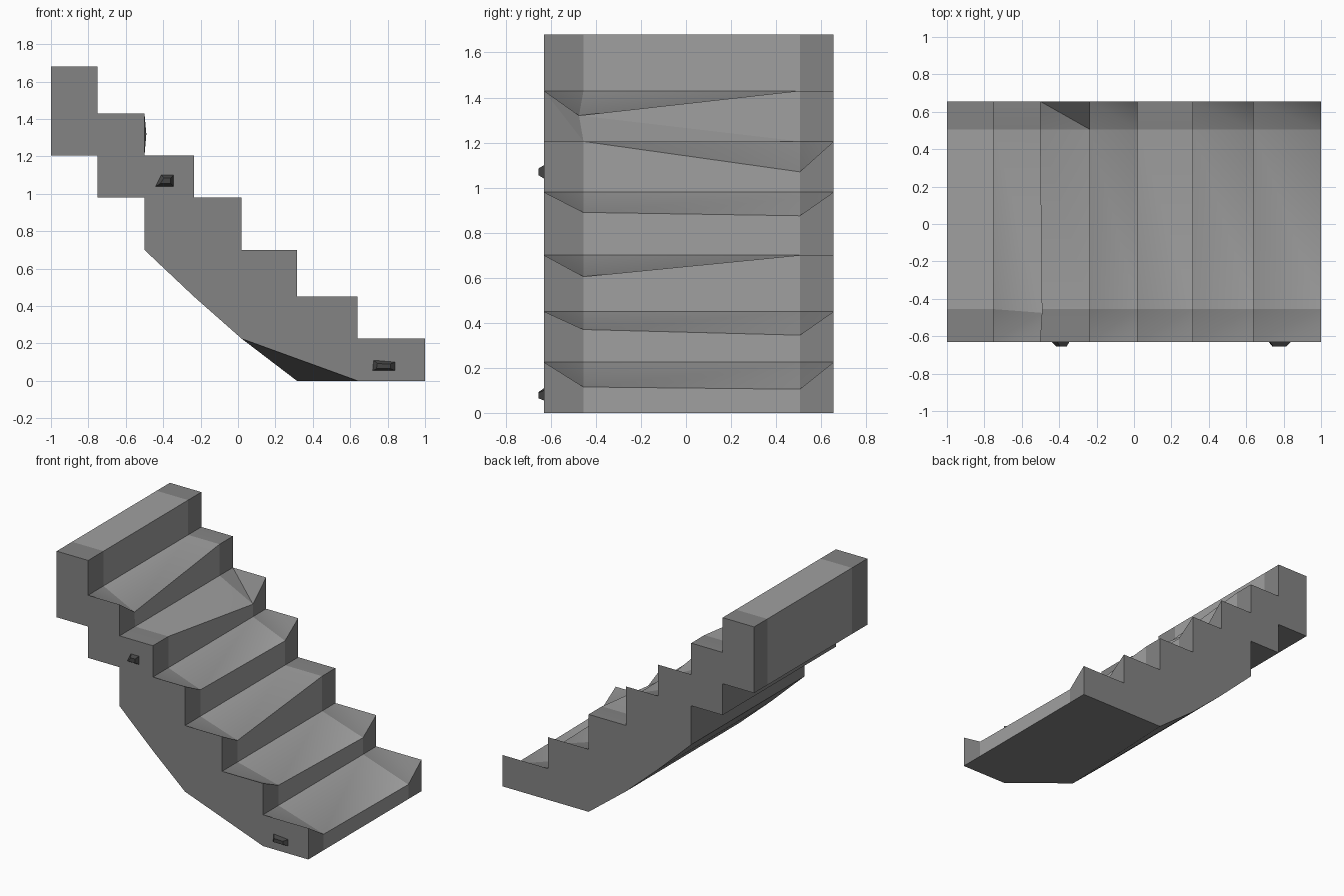
import bpy, bmesh

if "Cube" in bpy.data.objects:
    bpy.data.objects.remove(bpy.data.objects["Cube"])

# Steps from bottom to top: front x, tread height, worn edge height near front / near back
STEPS = [(1.00, 0.225, 0.115, 0.105), (0.64, 0.45, 0.37, 0.345),
         (0.315, 0.70, 0.605, 0.70), (0.02, 0.98, 0.89, 0.875),
         (-0.235, 1.205, 1.205, 1.07), (-0.50, 1.43, 1.32, 1.43),
         (-0.75, 1.68, 1.68, 1.68)]
STATIONS = [-0.63, -0.455, 0.505, 0.655]
UNDER = [(-0.75, 1.205), (-0.75, 0.98), (-0.50, 0.98), (-0.50, 0.70),
         (-0.235, 0.45), (0.02, 0.225)]


def grey(name, v):
    mat = bpy.data.materials.new(name)
    mat.diffuse_color = (v, v, v, 1)
    mat.use_nodes = True
    mat.node_tree.nodes["Principled BSDF"].inputs["Base Color"].default_value = mat.diffuse_color
    return mat


edge_grey = grey("edge_grey", 0.23)
worn_grey = grey("worn_grey", 0.35)
dark_grey = grey("dark_grey", 0.06)


def finish(bm, name, mats):
    bmesh.ops.recalc_face_normals(bm, faces=bm.faces)
    mesh = bpy.data.meshes.new(name)
    bm.to_mesh(mesh)
    bm.free()
    for m in mats:
        mesh.materials.append(m)
    obj = bpy.data.objects.new(name, mesh)
    bpy.context.collection.objects.link(obj)


# Staircase: one stepped line per station, worn down on the inner stations
bm = bmesh.new()
lines = []
for s, y in enumerate(STATIONS):
    line = [bm.verts.new((1, y, 0))]
    for i, (x, z, a, b) in enumerate(STEPS):
        nose = [z, a, b, z][s]
        dx, dy = (0.01, -0.02) if (i == 5 and s == 1) else (0, 0)
        back = STEPS[i + 1][0] if i + 1 < len(STEPS) else -1
        line.append(bm.verts.new((x + dx, y + dy, nose)))
        line.append(bm.verts.new((back, y, z)))
    line.append(bm.verts.new((-1, y, 1.205)))
    lines.append(line)


# Risers and treads, lighter in the worn middle, softly shaded treads
def add(verts, s, tread):
    f = bm.faces.new(verts)
    f.material_index = 1 if s == 1 else 0
    f.smooth = tread


for s in range(3):
    p, q = lines[s], lines[s + 1]
    for k in range(len(p) - 1):
        tread = k % 2 == 1
        if tread and s != 1:
            out, inn = (p, q) if s == 0 else (q, p)
            add((out[k], out[k + 1], inn[k]), s, True)
            add((out[k + 1], inn[k + 1], inn[k]), s, True)
        elif k == 10 and s < 2:
            # riser under the bulging nose
            add((p[k], p[k + 1], q[k]), s, False)
            add((p[k + 1], q[k + 1], q[k]), s, False)
        else:
            add((p[k], p[k + 1], q[k + 1], q[k]), s, tread)

# Stepped and sloping underside
low_f = [bm.verts.new((x, STATIONS[0], z)) for x, z in UNDER]
low_b = [bm.verts.new((x, STATIONS[3], z)) for x, z in UNDER]
toe_f = bm.verts.new((0.64, STATIONS[0], 0))
toe_b = bm.verts.new((0.315, STATIONS[3], 0))
bm.faces.new([l[-1] for l in lines] + [low_b[0], low_f[0]])
for i in range(len(UNDER) - 1):
    bm.faces.new((low_f[i], low_b[i], low_b[i + 1], low_f[i + 1]))
bm.faces.new((low_f[-1], low_b[-1], toe_b))
bm.faces.new((low_f[-1], toe_b, toe_f))
bm.faces.new([l[0] for l in lines] + [toe_b, toe_f])

# Side walls
bm.faces.new(lines[0] + low_f + [toe_f])
bm.faces.new(lines[3] + low_b + [toe_b])
bm.normal_update()
bmesh.ops.triangulate(bm, faces=[f for f in bm.faces if len(f.verts) > 4],
                      ngon_method='EAR_CLIP')
bmesh.ops.recalc_face_normals(bm, faces=bm.faces)
for e in bm.edges:
    e.smooth = e.calc_face_angle(0) < 0.75
finish(bm, "staircase", [edge_grey, worn_grey])


# Small dark tapered studs on the front wall
def stud(name, base, tip):
    bm = bmesh.new()
    b = [bm.verts.new((x, -0.63, z)) for x, z in base]
    t = [bm.verts.new((x, -0.655, z)) for x, z in tip]
    bm.faces.new(b)
    bm.faces.new(t)
    for i in range(4):
        j = (i + 1) % 4
        bm.faces.new((b[i], b[j], t[j], t[i]))
    finish(bm, name, [dark_grey])


stud("upper_stud", [(-0.44, 1.04), (-0.345, 1.04), (-0.345, 1.10), (-0.41, 1.10)],
     [(-0.415, 1.055), (-0.36, 1.055), (-0.36, 1.085), (-0.395, 1.085)])
stud("lower_stud", [(0.72, 0.055), (0.84, 0.055), (0.84, 0.10), (0.725, 0.11)],
     [(0.74, 0.065), (0.815, 0.065), (0.815, 0.09), (0.745, 0.092)])
